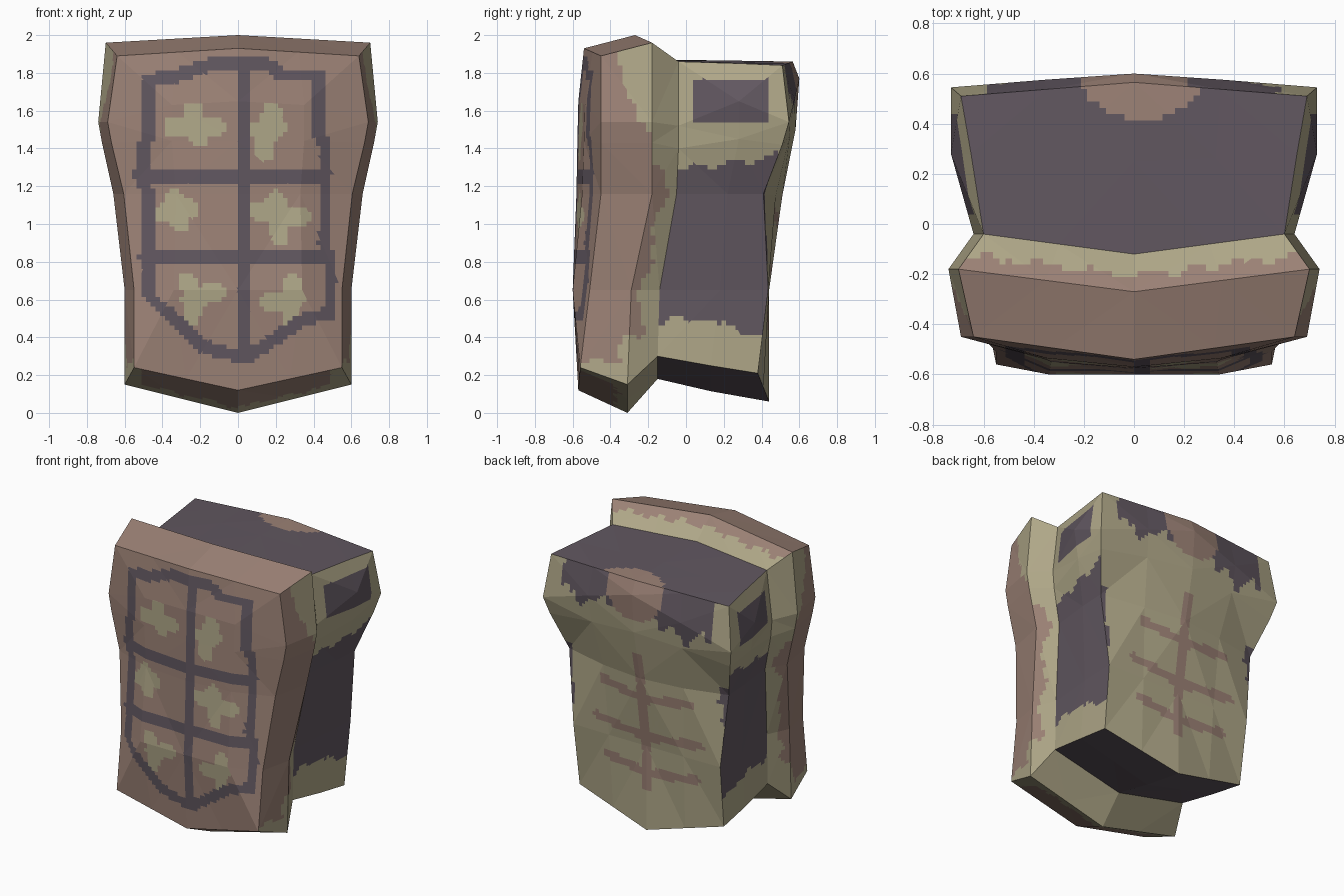
import bpy, bmesh, math
from mathutils import Vector

if "Cube" in bpy.data.objects:
    bpy.data.objects.remove(bpy.data.objects["Cube"])

CELL = 0.025
BROWN, PURPLE, OLIVE = 0, 1, 2


def material(name, rgb):
    m = bpy.data.materials.new(name)
    lin = [((c / 255 + 0.055) / 1.055) ** 2.4 for c in rgb]
    m.diffuse_color = (*lin, 1)
    m.use_nodes = True
    m.node_tree.nodes["Principled BSDF"].inputs["Base Color"].default_value = m.diffuse_color
    return m


def ring(*pts):
    """Half outline from top centre to bottom centre, with midpoints added on top and bottom."""
    p = [Vector(q) for q in pts]
    return [p[0], (p[0] + p[1]) / 2, *p[1:-1], (p[-2] + p[-1]) / 2, p[-1]]


# Half outlines, front to back
plate_edge = ring((0, -.54, 1.93), (.64, -.45, 1.89), (.69, -.45, 1.54), (.67, -.45, 1.43),
                  (.605, -.45, 1.16), (.55, -.51, .65), (.55, -.56, .24), (0, -.57, .12))
plate_rim = ring((0, -.27, 2), (.70, -.18, 1.96), (.74, -.18, 1.54), (.72, -.18, 1.43),
                 (.66, -.18, 1.16), (.60, -.29, .65), (.60, -.31, .15), (0, -.31, 0))
crease = ring((0, -.12, 1.87), (.60, -.04, 1.86), (.64, -.04, 1.52), (.63, -.04, 1.40),
              (.58, -.05, 1.16), (.53, -.14, .65), (.53, -.15, .30), (0, -.15, .18))
bulge = ring((0, .25, 1.865), (.65, .28, 1.85), (.73, .28, 1.65), (.70, .28, 1.45),
             (.61, .22, 1.16), (.56, .18, .65), (.55, .13, .25), (0, .13, .115))
back_edge = ring((0, .565, 1.86), (.69, .51, 1.84), (.73, .545, 1.54), (.70, .51, 1.42),
                 (.62, .41, 1.16), (.57, .435, .65), (.56, .38, .21), (0, .44, .06))
rings = [plate_edge, plate_rim, crease, bulge, back_edge]

# Inner points of the front and back faces: centre y, z, then middle x, y, z
front_rows = [(-.57, 1.65, .35, -.535, 1.63), (-.575, 1.44, .35, -.54, 1.44),
              (-.58, 1.16, .33, -.55, 1.16), (-.60, .65, .34, -.60, .65)]
back_rows = [(.60, 1.77, .36, .575, 1.66), (.58, 1.50, .35, .55, 1.47),
             (.51, 1.15, .31, .475, 1.15), (.44, .65, .29, .44, .65)]

bm = bmesh.new()


def add_face(pts, sx, region):
    f = bm.faces.new([bm.verts.new((p.x * sx, p.y, p.z)) for p in pts])
    f.material_index = region


def add_cap(edge, rows, sx, region):
    grid = [[edge[0], edge[1], edge[2]]]
    for i, (yc, zc, xm, ym, zm) in enumerate(rows):
        grid.append([Vector((0, yc, zc)), Vector((xm, ym, zm)), edge[3 + i]])
    grid.append([edge[9], edge[8], edge[7]])
    for r in range(5):
        for c in range(2):
            add_face([grid[r][c], grid[r][c + 1], grid[r + 1][c + 1], grid[r + 1][c]], sx, region)


# Regions: 0 front, 1 back, then 2 + band * 3 + (0 top, 1 side, 2 bottom)
for sx in (1, -1):
    add_cap(plate_edge, front_rows, sx, 0)
    add_cap(back_edge, back_rows, sx, 1)
    for s in range(4):
        a, b = rings[s], rings[s + 1]
        for j in range(9):
            part = 0 if j < 2 else 1 if j < 7 else 2
            add_face([a[j], a[j + 1], b[j + 1], b[j]], sx, 2 + s * 3 + part)
bmesh.ops.remove_doubles(bm, verts=bm.verts[:], dist=1e-4)
bmesh.ops.triangulate(bm, faces=bm.faces[:])
bmesh.ops.recalc_face_normals(bm, faces=bm.faces[:])


# Cut the flat facets into small squares so painted areas have stepped borders
def cut(regions, axis, lo, hi):
    no = Vector((0, 0, 0))
    no[axis] = 1
    for i in range(int((hi - lo) / CELL) + 1):
        faces = [f for f in bm.faces if f.material_index in regions]
        edges = list({e for f in faces for e in f.edges})
        verts = list({v for e in edges for v in e.verts})
        bmesh.ops.bisect_plane(bm, geom=verts + edges + faces, dist=1e-5,
                               plane_co=no * (lo + i * CELL), plane_no=no)


caps, sides, flats = {0, 1}, {3, 6, 9, 12}, {2, 5, 8, 11, 4}
cut(caps, 0, -.737, .74)
cut(caps, 2, .013, 2)
cut(sides, 1, -.587, .6)
cut(sides, 2, .013, 2)
cut(flats, 0, -.737, .74)
cut(flats, 1, -.587, .6)


def near(x, z, path, r):
    for (ax, az), (bx, bz) in zip(path, path[1:]):
        dx, dz = bx - ax, bz - az
        t = max(0, min(1, ((x - ax) * dx + (z - az) * dz) / (dx * dx + dz * dz)))
        if math.hypot(x - ax - t * dx, z - az - t * dz) < r:
            return True
    return False


# Front grid lines, front blotches and back ribs as (x, z) paths
front_lines = [
    [(.03, .30), (.03, 1.84)], [(-.53, 1.255), (.46, 1.255)], [(-.50, .825), (.49, .825)],
    [(-.47, .62), (-.47, 1.16), (-.505, 1.22), (-.505, 1.42), (-.47, 1.46), (-.47, 1.76), (-.33, 1.78),
     (-.12, 1.85), (.14, 1.85), (.24, 1.79), (.43, 1.79), (.43, 1.47), (.46, 1.42), (.46, .87),
     (.49, .80), (.49, .53), (.36, .50), (.06, .30), (-.05, .31), (-.20, .36), (-.47, .62)]]
blotches = [
    [(-.35, 1.51), (-.12, 1.51)], [(-.24, 1.60), (-.21, 1.46)], [(.18, 1.60), (.14, 1.38)],
    [(.11, 1.50), (.21, 1.52)], [(-.39, 1.06), (-.25, 1.08)], [(-.34, 1.13), (-.31, 1.01)],
    [(.10, 1.07), (.34, 1.04)], [(.20, 1.13), (.22, .94)], [(-.27, .70), (-.22, .60), (-.25, .51)],
    [(-.25, .60), (-.12, .64)], [(.28, .68), (.28, .51)], [(.17, .58), (.31, .61)]]
ribs = [[(0, .36), (0, 1.31)]] + [[(w, z + .05), (0, z), (-w - .05, z + .04)]
                                  for w, z in ((.31, 1.0), (.37, .72), (.32, .46))]


def rim_y(x, z, top):
    if top:
        return -.27 + .128 * abs(x)
    return -.18 - .11 * max(0, min(1, (1.16 - z) / .51))


def paint(region, p):
    x, y, z = p
    ax = abs(x)
    wob = .015 * math.sin(31 * x + 27 * y + 9 * z) + .012 * math.sin(57 * x - 43 * y + 38 * z)
    if region == 0:
        if any(near(x, z, l, .034) for l in front_lines):
            return PURPLE
        return OLIVE if any(near(x, z, l, .05) for l in blotches) else BROWN
    if region == 1:
        if any(near(x, z, l, .031) for l in ribs):
            return BROWN
        if math.hypot(x / .22, (z - 1.80) / .22) < 1 + wob:
            return BROWN
        if ax < .60 + wob and z > (1.53 if x < 0 else 1.6) + .4 * abs(ax - .4) + 2 * wob:
            return PURPLE
        return PURPLE if .78 < z < 1.22 and ax > .575 + wob else OLIVE
    band, part = divmod(region - 2, 3)
    if band == 0:                                   # outer edge of the front plate
        if part == 1:
            if z < .27 + wob or (z < .45 and y > -.34 + wob and z < .40 + wob):
                return OLIVE
            return OLIVE if z > 1.48 and y > -.19 - .16 * min(1, (z - 1.48) / .3) + wob else BROWN
        return OLIVE if part == 2 and (y > -.37 + wob or ax > .5) else BROWN
    if band == 1:                                   # slope behind the plate rim
        if part == 2 or (part == 1 and not .42 < z + wob < 1.32):
            return OLIVE
        return BROWN if y < rim_y(x, z, part == 0) + .06 + wob else OLIVE
    if part == 0:                                   # top of the body
        return BROWN if math.hypot((x - .03) / .24, (y - .58) / .16) < 1 + wob else PURPLE
    if part == 2:                                   # underside
        return PURPLE
    if .03 < y < .45 and 1.53 < z < 1.77:           # square patch on the shoulder
        return PURPLE
    low = .49 - .3 * max(0, y - .12) + wob
    return PURPLE if low < z < 1.29 + .14 * max(0, y) + wob else OLIVE


for f in bm.faces:
    f.material_index = paint(f.material_index, f.calc_center_median())
    f.smooth = False

mesh = bpy.data.meshes.new("torso_shell")
bm.to_mesh(mesh)
bm.free()
for name, rgb in (("dusty_brown", (156, 130, 118)), ("grey_purple", (97, 87, 96)),
                  ("pale_olive", (175, 167, 136))):
    mesh.materials.append(material(name, rgb))
obj = bpy.data.objects.new("torso_shell", mesh)
bpy.context.collection.objects.link(obj)
